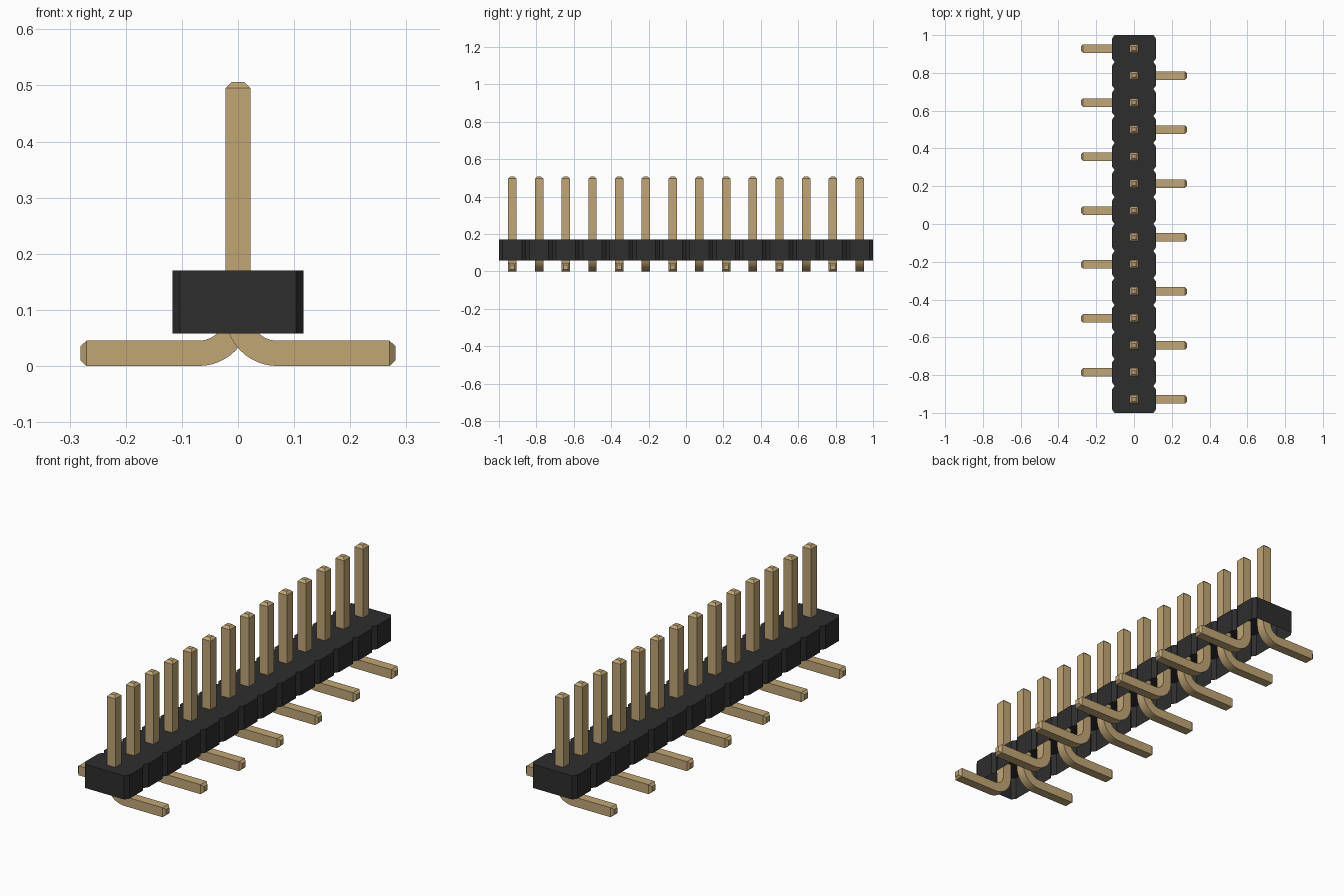
import bpy, bmesh
from math import sin, cos, pi, radians
from mathutils import Vector

PINS = 14
PITCH = 2 / PINS
HALF_W = 0.117              # housing half width
CUT_X, CUT_Y = 0.014, 0.02  # chamfer between segments
Z_LOW, Z_TOP = 0.058, 0.17
R = 0.0225                  # pin half thickness
BEND = 0.07                 # bend radius on the centre line

cube = bpy.data.objects.get("Cube")
if cube:
    bpy.data.objects.remove(cube)


def material(name, rgb, rough, metal):
    mat = bpy.data.materials.new(name)
    mat.use_nodes = True
    mat.diffuse_color = (*rgb, 1)
    node = next(n for n in mat.node_tree.nodes if n.type == 'BSDF_PRINCIPLED')
    node.inputs["Base Color"].default_value = (*rgb, 1)
    node.inputs["Roughness"].default_value = rough
    node.inputs["Metallic"].default_value = metal
    return mat


black = material("black plastic", (0.027, 0.027, 0.027), 0.6, 0)
gold = material("gold metal", (0.53, 0.38, 0.178), 0.5, 0)


def to_mesh(bm, name, mat):
    bmesh.ops.recalc_face_normals(bm, faces=bm.faces)
    mesh = bpy.data.meshes.new(name)
    bm.to_mesh(mesh)
    bm.free()
    mesh.materials.append(mat)
    return mesh


def add_object(name, mesh):
    obj = bpy.data.objects.new(name, mesh)
    bpy.context.collection.objects.link(obj)
    return obj


# Housing: scalloped outline raised into a shell that is open underneath
side = []
for i in range(PINS):
    y = -1 + i * PITCH
    side += [(HALF_W - CUT_X, y), (HALF_W, y + CUT_Y),
             (HALF_W, y + PITCH - CUT_Y)]
side.append((HALF_W - CUT_X, 1))
outline = side + [(-x, y) for x, y in reversed(side)]

bm = bmesh.new()
top = bm.faces.new([bm.verts.new((x, y, Z_TOP)) for x, y in outline])
wall = bmesh.ops.extrude_edge_only(bm, edges=top.edges[:])
bmesh.ops.translate(bm, vec=(0, 0, Z_LOW - Z_TOP),
                    verts=[v for v in wall["geom"]
                           if isinstance(v, bmesh.types.BMVert)])
add_object("housing", to_mesh(bm, "housing", black))

# Pin: square section swept down the post, round the bend and out along the foot
STEPS = 12
bend_z = R + BEND
path = [(0, 0.506, 0, 0.5), (0, 0.495, 0, 1)]   # x, z, turn, scale
for i in range(STEPS + 1):
    a = i / STEPS * pi / 2
    path.append((BEND - BEND * cos(a), bend_z - BEND * sin(a), a, 1))
path += [(0.27, R, pi / 2, 1), (0.281, R, pi / 2, 0.55)]

bm = bmesh.new()
rings = []
for x, z, a, s in path:
    across = Vector((cos(a), 0, sin(a))) * R * s
    depth = Vector((0, R * s, 0))
    centre = Vector((x, 0, z))
    rings.append([bm.verts.new(centre + across * u + depth * v)
                  for u, v in ((1, 1), (-1, 1), (-1, -1), (1, -1))])
for a, b in zip(rings, rings[1:]):
    for i in range(4):
        j = (i + 1) % 4
        bm.faces.new((a[i], a[j], b[j], b[i]))
bm.faces.new(rings[0])
bm.faces.new(rings[-1])
pin_mesh = to_mesh(bm, "pin", gold)

# Row of pins with feet to alternate sides
for i in range(PINS):
    pin = add_object(f"pin_{i + 1:02d}", pin_mesh)
    pin.location.y = -1 + (i + 0.5) * PITCH
    pin.rotation_euler.z = pi * (i % 2)

# Smooth the bends, keep the corners sharp
bpy.ops.object.select_all(action='DESELECT')
pin.select_set(True)
bpy.context.view_layer.objects.active = pin
bpy.ops.object.shade_smooth_by_angle(angle=radians(20))
